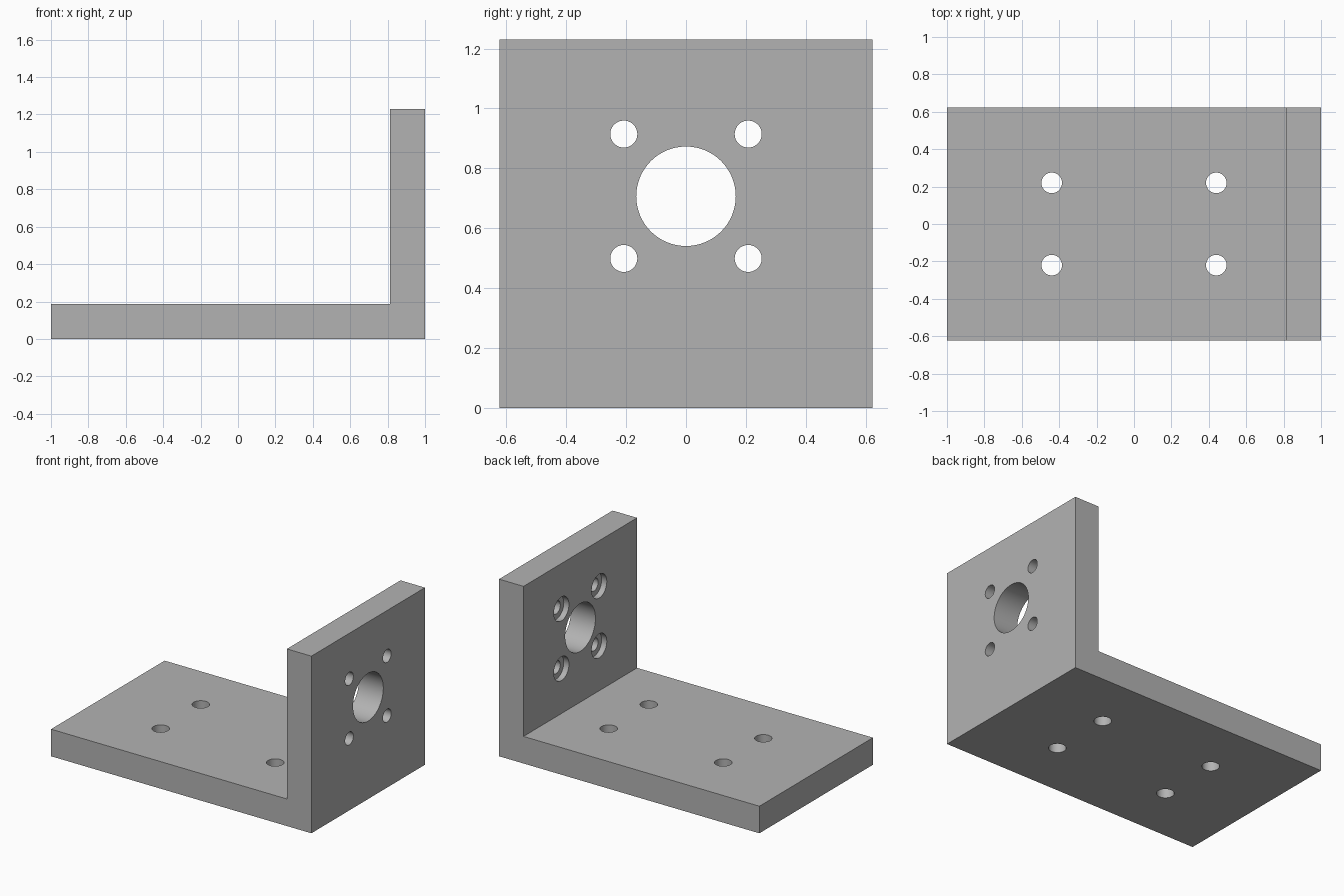
import bpy
import bmesh
from math import pi, radians
from mathutils import Matrix

HALF_WIDTH = 0.623
HEIGHT = 1.23
THICK = 0.188
WALL_X = 1 - THICK
BORE_Z = 0.707

cube = bpy.data.objects.get("Cube")
if cube:
    bpy.data.objects.remove(cube, do_unlink=True)

grey = bpy.data.materials.new("plain grey")
grey.use_nodes = True
grey.diffuse_color = (0.45, 0.45, 0.45, 1)
grey.node_tree.nodes["Principled BSDF"].inputs["Base Color"].default_value = (0.45, 0.45, 0.45, 1)


def add_object(name, bm):
    bmesh.ops.recalc_face_normals(bm, faces=bm.faces)
    mesh = bpy.data.meshes.new(name)
    bm.to_mesh(mesh)
    bm.free()
    mesh.materials.append(grey)
    obj = bpy.data.objects.new(name, mesh)
    bpy.context.collection.objects.link(obj)
    return obj


def cut_hole(target, centre, radius, depth, axis):
    """Drill a round hole centred on a point, along x or z."""
    turn = Matrix.Rotation(pi / 2, 4, "Y") if axis == "x" else Matrix()
    bm = bmesh.new()
    bmesh.ops.create_cone(bm, cap_ends=True, segments=64, radius1=radius, radius2=radius,
                          depth=depth, matrix=Matrix.Translation(centre) @ turn)
    cutter = add_object("hole_cutter", bm)
    cutter.hide_render = True
    mod = target.modifiers.new("hole", "BOOLEAN")
    mod.operation = "DIFFERENCE"
    mod.solver = "EXACT"
    mod.object = cutter
    bpy.ops.object.modifier_apply(modifier=mod.name)
    bpy.data.objects.remove(cutter, do_unlink=True)


# L-shaped bracket: side profile extruded across its width
profile = [(-1, 0), (1, 0), (1, HEIGHT), (WALL_X, HEIGHT), (WALL_X, THICK), (-1, THICK)]
bm = bmesh.new()
face = bm.faces.new([bm.verts.new((x, -HALF_WIDTH, z)) for x, z in profile])
extruded = bmesh.ops.extrude_face_region(bm, geom=[face])["geom"]
bmesh.ops.translate(bm, vec=(0, 2 * HALF_WIDTH, 0),
                    verts=[v for v in extruded if isinstance(v, bmesh.types.BMVert)])
bracket = add_object("angle_bracket", bm)
bpy.context.view_layer.objects.active = bracket
bracket.select_set(True)

# Large bore through the upright plate
wall_mid = 1 - THICK / 2
cut_hole(bracket, (wall_mid, 0, BORE_Z), 0.166, 0.4, "x")

# Four mounting holes in each plate; the upright ones are counterbored inside
for sx in (-1, 1):
    for sy in (-1, 1):
        cut_hole(bracket, (sx * 0.44, sy * 0.22, THICK / 2), 0.055, 0.4, "z")
        y, z = sy * 0.2075, BORE_Z + sx * 0.2075
        cut_hole(bracket, (wall_mid, y, z), 0.045, 0.4, "x")
        cut_hole(bracket, (WALL_X, y, z), 0.083, 0.08, "x")

bpy.ops.object.shade_smooth_by_angle(angle=radians(30))
